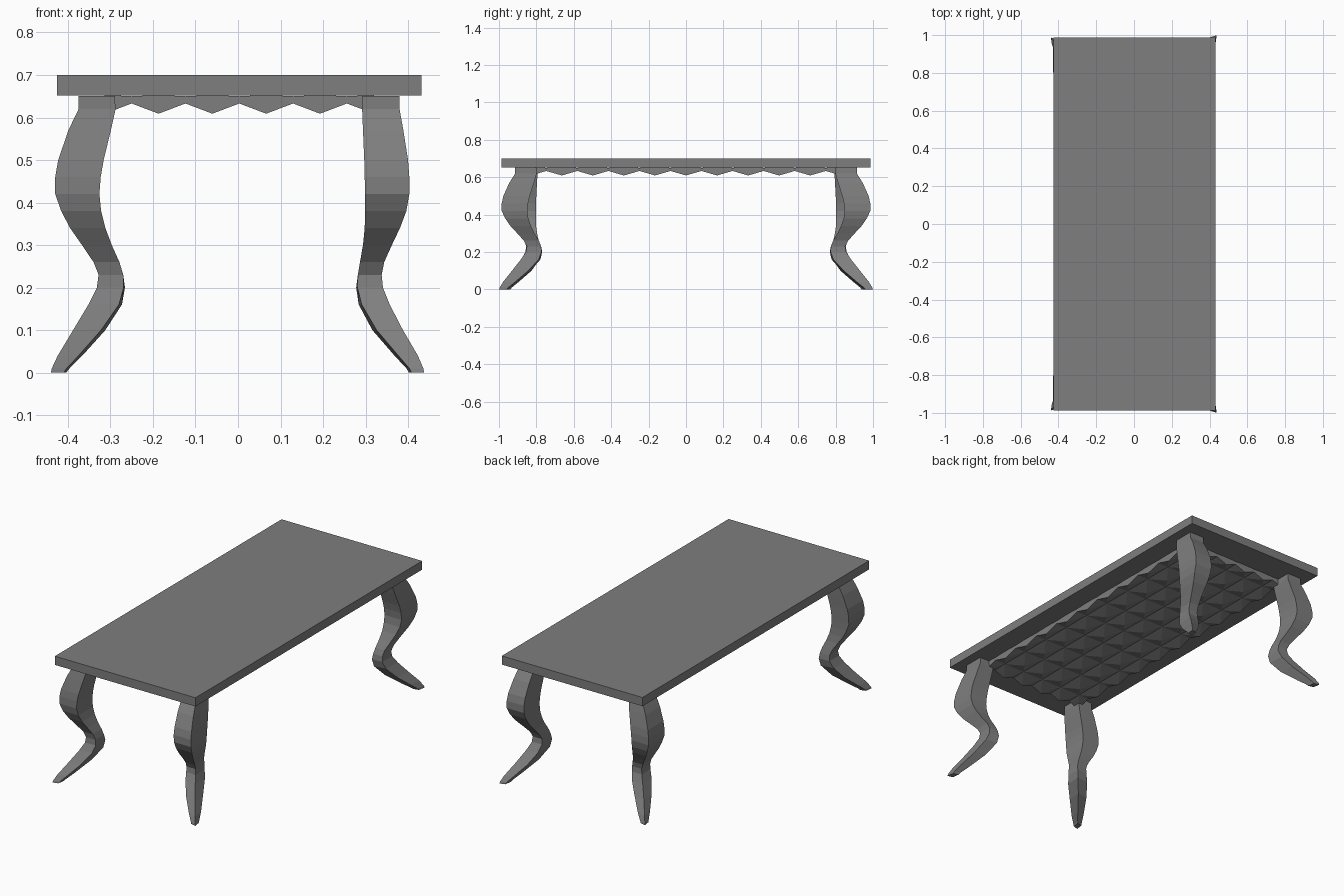
import bpy, bmesh
from mathutils import Matrix

if "Cube" in bpy.data.objects:
    bpy.data.objects.remove(bpy.data.objects["Cube"])

dark = bpy.data.materials.new("dark_grey")
dark.diffuse_color = (0.21, 0.21, 0.21, 1)
dark.use_nodes = True
dark.node_tree.nodes["Principled BSDF"].inputs["Base Color"].default_value = dark.diffuse_color


def finish(bm, name):
    bmesh.ops.recalc_face_normals(bm, faces=bm.faces)
    mesh = bpy.data.meshes.new(name)
    bm.to_mesh(mesh)
    bm.free()
    mesh.materials.append(dark)
    ob = bpy.data.objects.new(name, mesh)
    bpy.context.collection.objects.link(ob)
    return ob


# table top slab
bm = bmesh.new()
bmesh.ops.create_cube(bm, size=1, matrix=Matrix.Translation((0.003, 0, 0.676))
                      @ Matrix.Diagonal((0.857, 1.974, 0.048, 1)))
finish(bm, "table_top")

# frame under the top, from leg centre to leg centre: its underside is a field
# of shallow points, cut through the points along the border
NX, NY = 10, 20
bm = bmesh.new()
layers = []
for low, high in ((0.609, 0.633), (0.653, 0.650)):
    grid = [[bm.verts.new((0.003 + 0.0633 * (i - NX / 2), 0.083 * (j - NY / 2),
                           low if i % 2 == 0 and j % 2 == 0 else high))
             for j in range(NY + 1)] for i in range(NX + 1)]
    layers.append(grid)
    for i in range(NX):
        for j in range(NY):
            a, b = grid[i][j], grid[i + 1][j]
            c, d = grid[i + 1][j + 1], grid[i][j + 1]
            if i % 2 != j % 2:
                a, b, c, d = b, c, d, a
            bm.faces.new((a, b, c))
            bm.faces.new((a, c, d))
bmesh.ops.bridge_loops(bm, edges=[e for e in bm.edges if e.is_boundary])
finish(bm, "under_frame")

# leg profile: height, outer/inner of the strongly bowed side,
# outer/inner of the straighter side, inset of the two side corners
PROFILE = [
    (0.651, 0.375, 0.290, 0.380, 0.292, 0),
    (0.620, 0.375, 0.288, 0.380, 0.292, 0),
    (0.570, 0.399, 0.299, 0.389, 0.294, 0),
    (0.500, 0.423, 0.316, 0.400, 0.297, 0),
    (0.460, 0.430, 0.323, 0.403, 0.298, 0),
    (0.420, 0.430, 0.326, 0.403, 0.299, 0),
    (0.380, 0.416, 0.322, 0.396, 0.299, 0),
    (0.340, 0.395, 0.312, 0.381, 0.298, 0),
    (0.300, 0.367, 0.297, 0.362, 0.294, 0),
    (0.260, 0.340, 0.279, 0.344, 0.287, 0),
    (0.230, 0.328, 0.270, 0.338, 0.282, 0),
    (0.200, 0.332, 0.266, 0.341, 0.278, 0.003),
    (0.160, 0.352, 0.273, 0.357, 0.284, 0.007),
    (0.100, 0.388, 0.312, 0.388, 0.316, 0.010),
    (0.040, 0.424, 0.366, 0.423, 0.368, 0.009),
    (0.010, 0.438, 0.396, 0.436, 0.396, 0.007),
    (0.000, 0.440, 0.404, 0.438, 0.402, 0.006),
]


def bowed_y(v):
    return 0.913 + 1.32 * (v - 0.375)


def straight_y(v):
    return 0.91 + 1.32 * (v - 0.38)


def leg(name, sx, sy):
    # left legs bow along x, right legs bow along y
    bm = bmesh.new()
    rings = []
    for z, bo, bi, so, si, inset in PROFILE:
        if sx < 0:
            xs, ys = (bo, bi), (straight_y(so), straight_y(si))
        else:
            xs, ys = (so, si), (bowed_y(bo), bowed_y(bi))
        ring = []
        for i, j in ((0, 0), (1, 0), (1, 1), (0, 1)):
            d = inset * (i - j)
            ring.append(bm.verts.new((sx * (xs[i] + abs(d) * (1 if i else -1)),
                                      sy * (ys[j] + 1.32 * abs(d) * (1 if j else -1)), z)))
        rings.append(ring)
    for a, b in zip(rings, rings[1:]):
        for k in range(4):
            n = (k + 1) % 4
            bm.faces.new((a[k], a[n], b[n], b[k]))
    bm.faces.new(rings[0])
    bm.faces.new(rings[-1])
    finish(bm, name)


# four legs
for sx, side in ((-1, "left"), (1, "right")):
    for sy, end in ((-1, "front"), (1, "back")):
        leg(f"{end}_{side}_leg", sx, sy)
